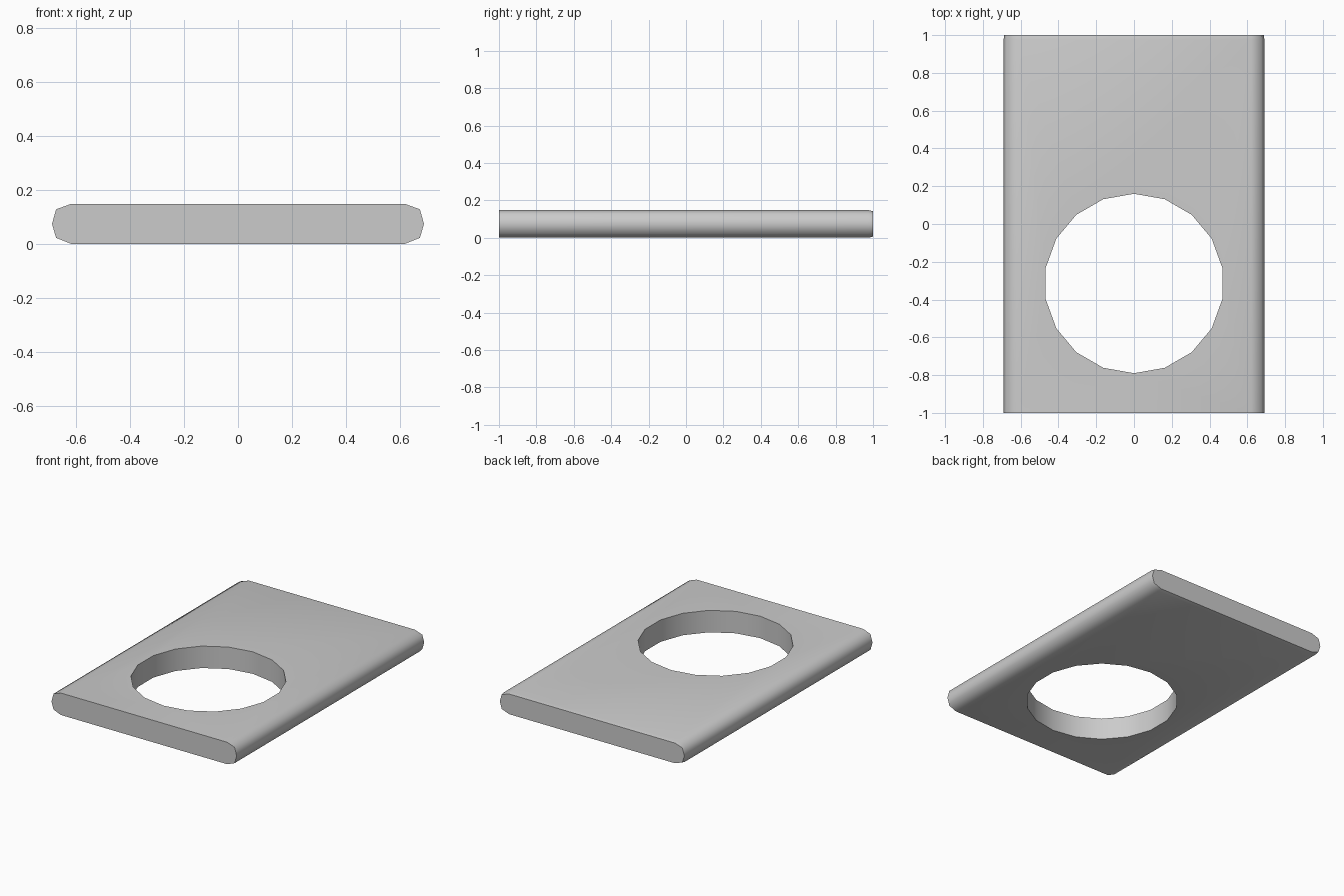
import bpy, bmesh, math

if "Cube" in bpy.data.objects:
    bpy.data.objects.remove(bpy.data.objects["Cube"])

# Half of the rounded side edge, mirrored to make the full cross-section
right = [(0.62, 0.0), (0.675, 0.022), (0.69, 0.074), (0.675, 0.128), (0.62, 0.148)]
profile = right + [(-x, z) for x, z in reversed(right)]
MID = 0.074

# Plate: cross-section lofted from the flat front to a slightly eased back end
bm = bmesh.new()
rings = []
for y, inset in ((-1.0, 0.0), (0.975, 0.0), (1.0, 0.006)):
    s = 1 - inset / MID
    rings.append([bm.verts.new((x - math.copysign(inset * 0.3, x), y, MID + (z - MID) * s))
                  for x, z in profile])
n = len(profile)
for a, b in zip(rings, rings[1:]):
    for i in range(n):
        j = (i + 1) % n
        bm.faces.new((a[i], a[j], b[j], b[i]))
bm.faces.new(rings[0])
bm.faces.new(rings[-1])
bmesh.ops.recalc_face_normals(bm, faces=bm.faces)
mesh = bpy.data.meshes.new("plate")
bm.to_mesh(mesh)
bm.free()
plate = bpy.data.objects.new("plate", mesh)
bpy.context.collection.objects.link(plate)

# Round opening, 18 sides with a corner pointing to the back
bpy.ops.mesh.primitive_cylinder_add(vertices=18, radius=0.475, depth=1,
                                    location=(0, -0.315, MID))
cutter = bpy.context.object
cutter.name = "hole_cutter"
cutter.hide_render = True
cutter.hide_set(True)

cut = plate.modifiers.new("hole", 'BOOLEAN')
cut.operation = 'DIFFERENCE'
cut.solver = 'EXACT'
cut.object = cutter
bpy.context.view_layer.objects.active = plate
bpy.ops.object.select_all(action='DESELECT')
plate.select_set(True)
bpy.ops.object.modifier_apply(modifier=cut.name)
bpy.data.objects.remove(cutter)

# Smooth rounded sides, crisp hole rim and front
bpy.ops.object.shade_smooth_by_angle(angle=math.radians(62))
